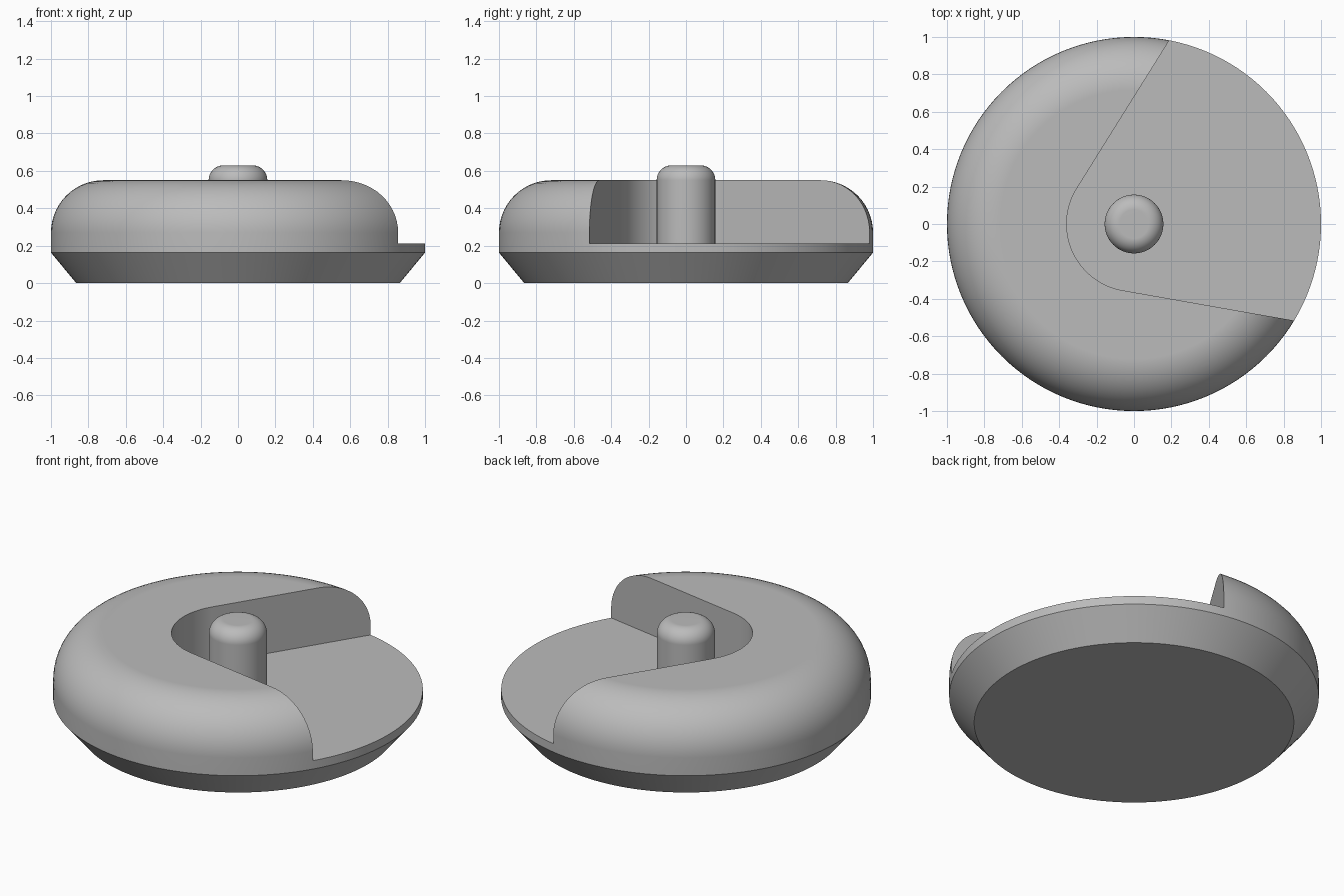
import bpy
import bmesh
from math import sin, cos, pi, radians

cube = bpy.data.objects.get("Cube")
if cube:
    bpy.data.objects.remove(cube, do_unlink=True)

grey = bpy.data.materials.new("plain grey")
grey.use_nodes = True
colour = (0.5, 0.5, 0.5, 1)
grey.diffuse_color = colour
grey.node_tree.nodes["Principled BSDF"].inputs["Base Color"].default_value = colour


def arc(cx, cy, r, start, end, steps):
    """Points along a circular arc, angles in degrees."""
    angles = [radians(start + (end - start) * i / steps) for i in range(steps + 1)]
    return [(cx + r * cos(a), cy + r * sin(a)) for a in angles]


def stack_rings(name, rings):
    """Closed solid through rings of equal length."""
    bm = bmesh.new()
    loops = [[bm.verts.new(p) for p in ring] for ring in rings]
    n = len(loops[0])
    for low, high in zip(loops, loops[1:]):
        for i in range(n):
            j = (i + 1) % n
            bm.faces.new((low[i], low[j], high[j], high[i]))
    bm.faces.new(loops[0][::-1])
    bm.faces.new(loops[-1])
    bmesh.ops.recalc_face_normals(bm, faces=bm.faces)
    mesh = bpy.data.meshes.new(name)
    bm.to_mesh(mesh)
    bm.free()
    mesh.materials.append(grey)
    obj = bpy.data.objects.new(name, mesh)
    bpy.context.collection.objects.link(obj)
    return obj


def lathe(name, profile, sides=128):
    turns = [2 * pi * i / sides for i in range(sides)]
    return stack_rings(name, [[(r * cos(t), r * sin(t), z) for t in turns]
                              for r, z in profile])


def select_only(obj):
    bpy.ops.object.select_all(action='DESELECT')
    obj.select_set(True)
    bpy.context.view_layer.objects.active = obj


def smooth(obj):
    select_only(obj)
    bpy.ops.object.shade_smooth_by_angle(angle=radians(30))
    weighted = obj.modifiers.new("weighted normals", 'WEIGHTED_NORMAL')
    weighted.keep_sharp = True


# Round body: bevelled underside, short upright band, rounded shoulder
body = lathe("body", [(0.865, 0), (1, 0.163)] + arc(0.72, 0.27, 0.28, 0, 90, 14))

# Open pocket: rounded inner end with two straight walls spreading to the rim
inner = arc(0, 0, 0.36, 148, 260, 32)
reach = 2
upper = (inner[0][0] + reach * cos(radians(58)), inner[0][1] + reach * sin(radians(58)))
lower = (inner[-1][0] + reach * cos(radians(-10)), inner[-1][1] + reach * sin(radians(-10)))
outline = inner + [lower, (2, 2), upper]
cutter = stack_rings("pocket_cutter", [[(x, y, z) for x, y in outline] for z in (0.213, 1)])
cutter.hide_render = True

pocket = body.modifiers.new("pocket", 'BOOLEAN')
pocket.operation = 'DIFFERENCE'
pocket.solver = 'EXACT'
pocket.object = cutter
select_only(body)
bpy.ops.object.modifier_apply(modifier=pocket.name)
bpy.data.objects.remove(cutter, do_unlink=True)
smooth(body)

# Centre pin with a rounded top edge
pin = lathe("centre_pin", [(0.157, 0.2)] + arc(0.077, 0.55, 0.08, 0, 90, 10), 64)
smooth(pin)
